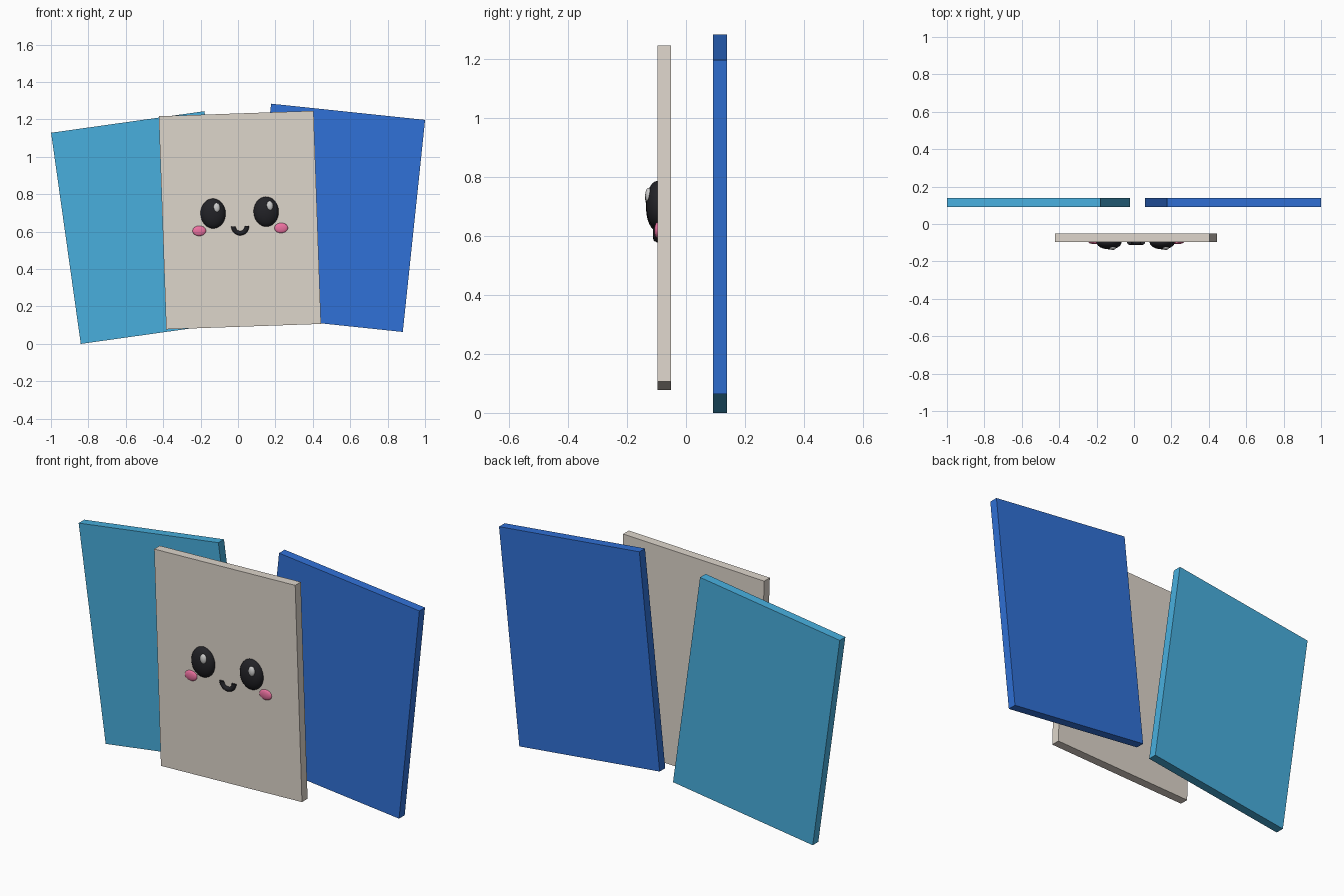
import bpy, bmesh
from math import radians, cos, sin, pi
from mathutils import Matrix, Vector

if "Cube" in bpy.data.objects:
    bpy.data.objects.remove(bpy.data.objects["Cube"])


def material(name, rgb):
    m = bpy.data.materials.new(name)
    m.diffuse_color = (*rgb, 1)
    m.use_nodes = True
    m.node_tree.nodes["Principled BSDF"].inputs["Base Color"].default_value = m.diffuse_color
    return m


SKY = material("sky_blue", (0.065, 0.43, 0.73))
BLUE = material("deep_blue", (0.03, 0.165, 0.68))
CREAM = material("cream", (0.73, 0.67, 0.60))
BLACK = material("black", (0.016, 0.016, 0.02))
WHITE = material("white", (0.95, 0.95, 0.95))
PINK = material("pink", (0.85, 0.17, 0.36))


def finish(name, bm, mat, matrix, smooth=False):
    bmesh.ops.recalc_face_normals(bm, faces=bm.faces)
    mesh = bpy.data.meshes.new(name)
    bm.to_mesh(mesh)
    bm.free()
    mesh.materials.append(mat)
    obj = bpy.data.objects.new(name, mesh)
    bpy.context.collection.objects.link(obj)
    obj.matrix_world = matrix
    if smooth:
        bpy.ops.object.select_all(action='DESELECT')
        bpy.context.view_layer.objects.active = obj
        obj.select_set(True)
        bpy.ops.object.shade_smooth_by_angle(angle=radians(40))
    return obj


def frame(x, y, z, tilt):
    return Matrix.Translation((x, y, z)) @ Matrix.Rotation(-radians(tilt), 4, 'Y')


def card(name, mat, matrix):
    bm = bmesh.new()
    bmesh.ops.create_cube(bm, size=1)
    bmesh.ops.scale(bm, verts=bm.verts, vec=(0.828, 0.047, 1.14))
    finish(name, bm, mat, matrix)


def blob(name, mat, pos, radii):
    bm = bmesh.new()
    bmesh.ops.create_uvsphere(bm, u_segments=24, v_segments=16, radius=1)
    bmesh.ops.scale(bm, verts=bm.verts, vec=radii)
    finish(name, bm, mat, FACE @ Matrix.Translation(pos), True)


# Three tilted cards
FACE = frame(0.01, -0.074, 0.662, 2)
card("left_card", SKY, frame(-0.51, 0.115, 0.622, 8))
card("right_card", BLUE, frame(0.529, 0.115, 0.674, -6))
card("front_card", CREAM, FACE)

# Eyes, highlights and cheeks, in the front card's own frame
FRONT = -0.0235
for side, s in (("left", -1), ("right", 1)):
    blob(side + "_eye", BLACK, (s * 0.142, FRONT, 0.04), (0.067, 0.038, 0.08))
    blob(side + "_highlight", WHITE, (s * 0.142 + 0.02, FRONT - 0.029, 0.07),
         (0.018, 0.012, 0.026))
    blob(side + "_cheek", PINK, (s * 0.219, FRONT, -0.05), (0.036, 0.01, 0.027))

# Smiling mouth: half ring with flat ends
bm = bmesh.new()
rings, sides, big, tube = 16, 12, 0.036, 0.012
loops = []
for i in range(rings + 1):
    a = pi + pi * i / rings
    loop = []
    for j in range(sides):
        b = 2 * pi * j / sides
        r = big + tube * cos(b)
        loop.append(bm.verts.new(Vector((r * cos(a), tube * sin(b), r * sin(a)))))
    loops.append(loop)
for p, q in zip(loops, loops[1:]):
    for j in range(sides):
        k = (j + 1) % sides
        bm.faces.new((p[j], p[k], q[k], q[j]))
bm.faces.new(loops[0])
bm.faces.new(loops[-1])
finish("mouth", bm, BLACK, FACE @ Matrix.Translation((0, FRONT - 0.002, -0.034)), True)
